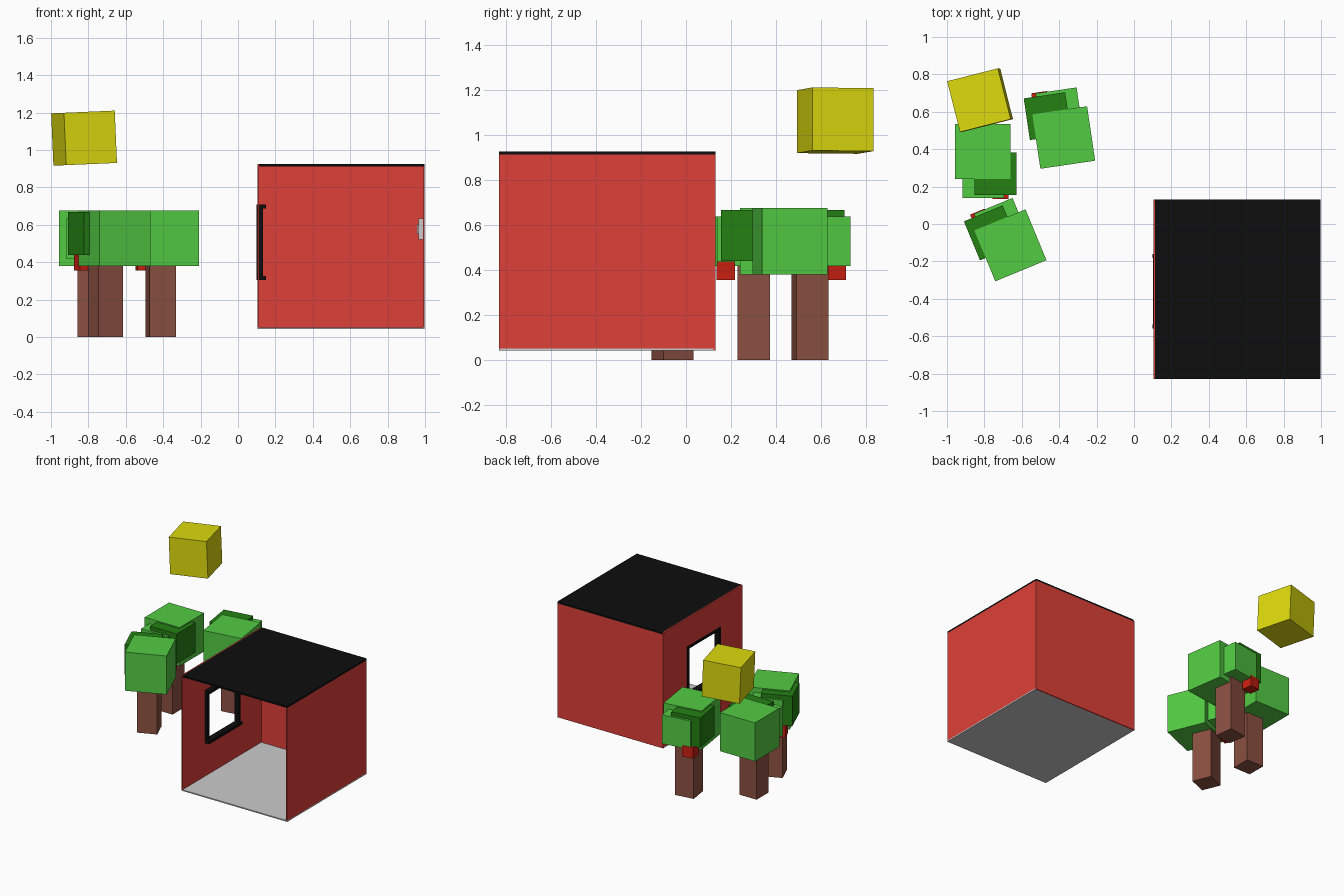
import bpy
from math import radians
from mathutils import Matrix, Vector

if "Cube" in bpy.data.objects:
    bpy.data.objects.remove(bpy.data.objects["Cube"])


def material(name, r, g, b):
    m = bpy.data.materials.new(name)
    m.diffuse_color = (r, g, b, 1)
    m.use_nodes = True
    m.node_tree.nodes["Principled BSDF"].inputs["Base Color"].default_value = m.diffuse_color
    return m


RED = material("wall_red", 0.73, 0.05, 0.04)
BLACK = material("black", 0.004, 0.004, 0.004)
YELLOW = material("yellow", 0.72, 0.70, 0.004)
BROWN = material("bark", 0.26, 0.08, 0.053)
GREEN = material("leaf", 0.087, 0.60, 0.056)
DARK = material("dark_leaf", 0.018, 0.216, 0.007)
FRUIT = material("fruit_red", 0.58, 0.013, 0.005)


def box(name, lo, hi, mat=None, frame=Matrix()):
    """Box between two corners, moved into the given frame."""
    lo, hi = Vector(lo), Vector(hi)
    bpy.ops.mesh.primitive_cube_add(size=1)
    ob = bpy.context.object
    ob.name = name
    ob.data.transform(Matrix.Translation((lo + hi) / 2) @ Matrix.Diagonal((*(hi - lo), 1)))
    ob.matrix_world = frame
    if mat:
        ob.data.materials.append(mat)
    return ob


# Room, open at the front
X0, X1, Y0, Y1, Z0, Z1 = 0.103, 0.997, -0.83, 0.13, 0.042, 0.925
T = 0.009
WY0, WY1, WZ0, WZ1 = -0.56, -0.16, 0.305, 0.708   # window opening
box("floor", (X0, Y0, Z0), (X1, Y1 - T, Z0 + T))
box("roof", (X0 + T, Y0, Z1 - 0.013), (X1, Y1, Z1), BLACK)
box("back_wall", (X0, Y1 - T, Z0), (X1, Y1, Z1 - 0.013), RED)
box("right_wall", (X1 - T, Y0, Z0 + T), (X1, Y1 - T, Z1 - 0.013), RED)

# Left wall built around the window opening
for name, ya, yb, za, zb in (
        ("left_wall_front", Y0, WY0, Z0 + T, Z1),
        ("left_wall_back", WY1, Y1 - T, Z0 + T, Z1),
        ("left_wall_below", WY0, WY1, Z0 + T, WZ0),
        ("left_wall_above", WY0, WY1, WZ1, Z1)):
    box(name, (X0, ya, za), (X0 + T, yb, zb), RED)

# Window frame: two posts, two deeper rails
W = 0.022
for i, y in enumerate((WY0, WY1 - W)):
    box(f"window_post_{i}", (0.098, y, WZ0), (0.134, y + W, WZ1), BLACK)
for i, z in enumerate((WZ0, WZ1 - W)):
    box(f"window_rail_{i}", (0.101, WY0, z), (0.149, WY1, z + W), BLACK)

# Light switch on the right wall
box("switch_plate", (0.965, -0.66, 0.52), (X1 - T, -0.58, 0.634))
box("switch_button", (0.957, -0.64, 0.55), (0.966, -0.60, 0.60))

# Trees: trunk position, turn, and how far the crown slides off the trunk
trees = (
    (-0.786, 0.301, 0, 0.086),
    (-0.708, -0.060, 202.4, 0.068),
    (-0.412, 0.551, 188.4, 0.093),
)
for i, (x, y, turn, slide) in enumerate(trees):
    f = Matrix.Translation((x, y, 0)) @ Matrix.Rotation(radians(turn), 4, "Z")
    box(f"trunk_{i}", (-0.072, -0.072, 0), (0.072, 0.072, 0.45), BROWN, f)
    box(f"crown_{i}", (-0.171, slide - 0.147, 0.38), (0.125, slide + 0.147, 0.675), GREEN, f)
    box(f"side_leaves_{i}", (-0.13, -0.162, 0.418), (0.092, 0.06, 0.637), GREEN, f)
    box(f"dark_leaves_{i}", (-0.066, -0.145, 0.439), (0.158, 0.08, 0.667), DARK, f)
    box(f"fruit_{i}", (0.03, -0.166, 0.355), (0.114, -0.084, 0.438), FRUIT, f)

# Floating sun cube, slightly tilted
f = (Matrix.Translation((-0.823, 0.662, 1.063))
     @ Matrix.Rotation(radians(-2.5), 4, "Y") @ Matrix.Rotation(radians(14.2), 4, "Z"))
box("sun", (-0.14,) * 3, (0.14,) * 3, YELLOW, f)
